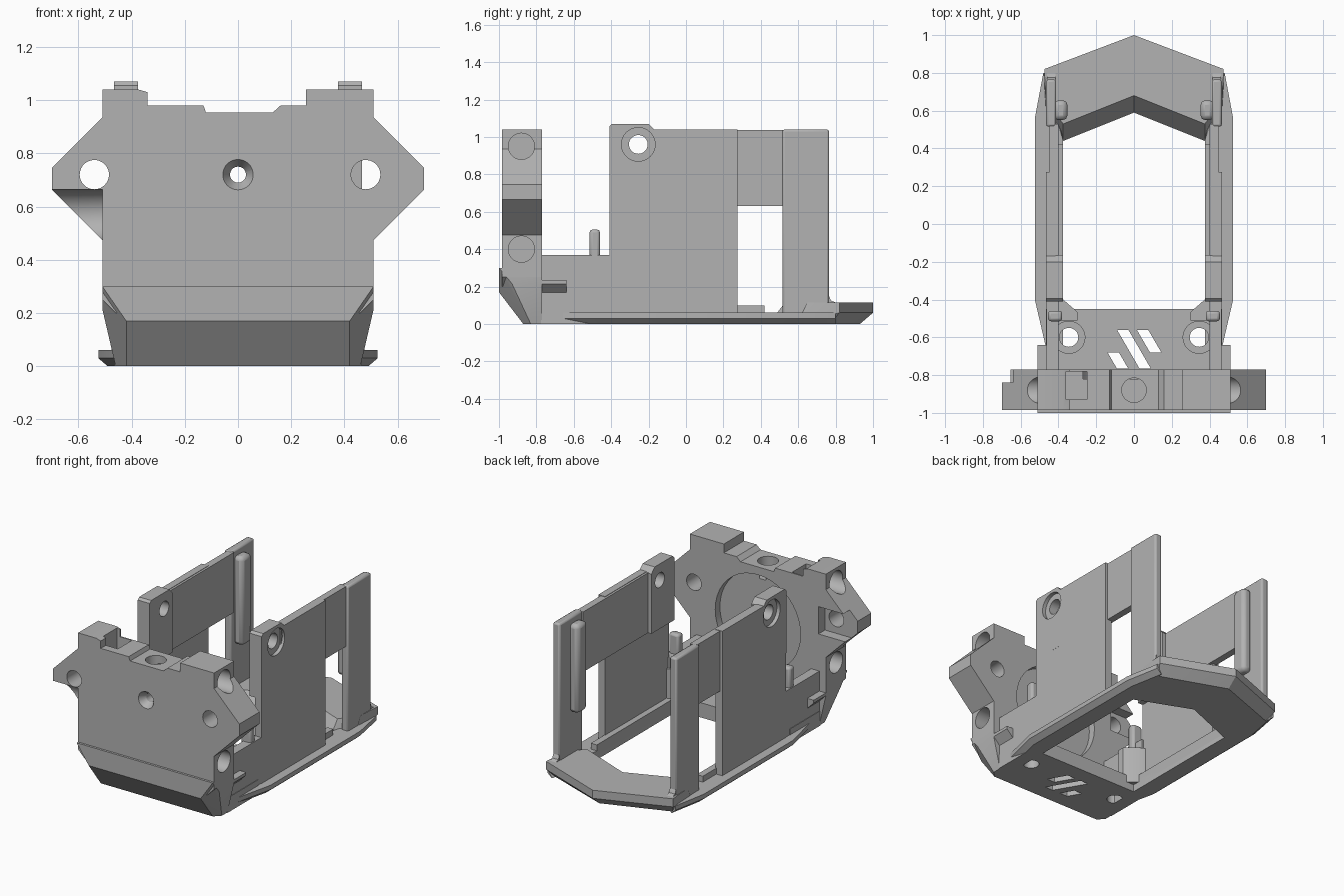
import bpy, bmesh
from mathutils import Matrix, Vector

cube = bpy.data.objects.get("Cube")
if cube:
    bpy.data.objects.remove(cube, do_unlink=True)

grey = bpy.data.materials.new("plain_grey")
grey.use_nodes = True
grey.diffuse_color = (0.45, 0.45, 0.45, 1)
grey.node_tree.nodes["Principled BSDF"].inputs["Base Color"].default_value = (0.45, 0.45, 0.45, 1)


def finish(name, bm):
    bmesh.ops.recalc_face_normals(bm, faces=bm.faces)
    mesh = bpy.data.meshes.new(name)
    bm.to_mesh(mesh)
    bm.free()
    mesh.materials.append(grey)
    ob = bpy.data.objects.new(name, mesh)
    bpy.context.scene.collection.objects.link(ob)
    return ob


def prism(name, pts, axis, lo, hi):
    """Extrude a profile: axis 'y' takes (x, z), 'x' takes (y, z), 'z' takes (x, y)."""
    place = {"x": lambda p: (lo, p[0], p[1]), "y": lambda p: (p[0], lo, p[1]),
             "z": lambda p: (p[0], p[1], lo)}[axis]
    bm = bmesh.new()
    face = bm.faces.new([bm.verts.new(place(p)) for p in pts])
    out = bmesh.ops.extrude_face_region(bm, geom=[face])
    step = Vector([hi - lo if a == axis else 0 for a in "xyz"])
    bmesh.ops.translate(bm, vec=step, verts=[v for v in out["geom"] if isinstance(v, bmesh.types.BMVert)])
    return finish(name, bm)


def box(name, x, y, z):
    return prism(name, [(x[0], y[0]), (x[1], y[0]), (x[1], y[1]), (x[0], y[1])], "z", *z)


def hull(name, pts):
    bm = bmesh.new()
    for p in pts:
        bm.verts.new(p)
    out = bmesh.ops.convex_hull(bm, input=bm.verts)
    bmesh.ops.delete(bm, geom=[g for g in out["geom_interior"] if isinstance(g, bmesh.types.BMVert)],
                     context="VERTS")
    bmesh.ops.dissolve_limit(bm, angle_limit=0.01, verts=bm.verts, edges=bm.edges)
    return finish(name, bm)


def rod(name, axis, centre, r, length, r2=None):
    turn = {"x": Matrix.Rotation(1.5707963, 4, "Y"), "y": Matrix.Rotation(-1.5707963, 4, "X"),
            "z": Matrix()}[axis]
    bm = bmesh.new()
    bmesh.ops.create_cone(bm, cap_ends=True, segments=40, radius1=r, radius2=r if r2 is None else r2,
                          depth=length, matrix=Matrix.Translation(centre) @ turn)
    return finish(name, bm)


def boolean(ob, others, mode="DIFFERENCE"):
    for other in others:
        mod = ob.modifiers.new("cut", "BOOLEAN")
        mod.operation, mod.solver, mod.object = mode, "EXACT", other
        other.hide_render = True
    deps = bpy.context.evaluated_depsgraph_get()
    deps.update()
    mesh = bpy.data.meshes.new_from_object(ob.evaluated_get(deps))
    ob.modifiers.clear()
    ob.data = mesh
    for other in others:
        bpy.data.objects.remove(other, do_unlink=True)


def bevel(ob, width):
    mod = ob.modifiers.new("soft_edges", "BEVEL")
    mod.width, mod.segments, mod.limit_method = width, 2, "ANGLE"
    return ob


# Front plate with side wings and stepped top edge
outline = [(-.46, .2), (-.51, .25), (-.51, .475), (-.70, .665), (-.70, .745), (-.51, .935),
           (-.51, 1.04), (-.375, 1.04), (-.34, 1.03), (-.34, .98), (-.13, .98), (-.12, .953),
           (.13, .953), (.16, .98), (.255, .98), (.255, 1.04), (.51, 1.04), (.51, .935),
           (.70, .745), (.70, .665), (.51, .475), (.51, .25), (.46, .2)]
plate = prism("front_plate", outline, "y", -.985, -.77)
cuts = [rod("c", "y", (x, -.88, .72), .055, .5) for x in (-.54, .48)]
cuts += [rod("c", "y", (0, -.88, .72), .03, .5),
         rod("c", "y", (0, -.965, .72), .06, .05, .03),
         rod("c", "z", (0, -.88, .95), .065, .2),
         rod("c", "y", (0, -.76, .58), .32, .12),
         box("c", (-.36, -.25), (-.93, -.78), (.75, 1.1)),
         box("c", (-.75, -.455), (-.84, -.7), (.62, .805)),
         rod("c", "x", (-.61, -.985, .57), .095, .2)]
for s in (-1, 1):
    cuts += [rod("c", "x", (s * .54, -.88, z), .07, .28) for z in (.95, .4)]
boolean(plate, cuts)

# Chamfered nose joining plate and floor
nose = []
for s in (-1, 1):
    nose += [(s * .51, -1, .3), (s * .42, -1, .17), (s * .51, -.93, .215), (s * .46, -.92, .165),
             (s * .42, -.87, 0), (s * .46, -.83, 0), (s * .51, -.77, .3), (s * .51, -.77, .215),
             (s * .46, -.77, .165), (s * .46, -.77, 0)]
hull("nose", nose)

# Front floor with screw holes and slanted vents
floor = box("front_floor", (-.465, .465), (-.775, -.45), (0, .1))
cuts = []
for s in (-1, 1):
    cuts += [rod("c", "z", (s * .345, -.6, .05), .05, .4),
             rod("c", "z", (s * .345, -.6, .1), .085, .06)]
for x, top, bottom in ((-.09, -.56, -.765), (.015, -.56, -.68), (-.14, -.68, -.765)):
    dx = (top - bottom) * .58
    cuts.append(prism("c", [(x, top), (x + .06, top), (x + .06 + dx, bottom), (x + dx, bottom)],
                      "z", -.1, .3))
boolean(floor, cuts)

for s, side in ((1, "left"), (-1, "right")):
    def span(a, b):
        return tuple(sorted((s * a, s * b)))

    def side_box(part, x, y, z):
        return box(f"{side}_{part}", span(*x), y, z)

    # Base rail with a chamfered lower edge
    rail = []
    for x, y in ((.525, -.4), (.525, .56), (.48, .8), (.46, -.68)):
        rail += [(s * x, y, .06), (s * x, y, .03), (s * (x - .035), y, 0)]
    rail += [(s * .375, y, z) for y in (-.68, .44) for z in (0, .06)]
    hull(f"{side}_base_rail", rail)

    # Half of the pointed rear rim, sloping in to the opening
    rim = [(0, 1, .115), (.475, .82, .115), (.465, .65, .115), (.375, .53, .115), (0, .68, .115),
           (0, 1, .06), (.475, .82, .06),
           (0, .93, 0), (.44, .77, 0), (.47, .6, 0), (.375, .44, 0), (0, .59, 0)]
    hull(f"{side}_rear_rim", [(s * x, y, z) for x, y, z in rim])

    # Skirt beside the nose
    prism(f"{side}_skirt", [(s * .44, .165), (s * .46, .165), (s * .51, .215), (s * .51, .235),
                            (s * .44, .235)], "y", -.93, -.64)

    # Low front wall, locating pin and corner gusset
    side_box("low_wall", (.40, .462), (-.78, -.4), (.02, .37))
    bevel(side_box("locating_pin", (.38, .455), (-.515, -.46), (.3, .505)), .015)
    prism(f"{side}_gusset", [(s * .42, -.38), (s * .375, -.40), (s * .30, -.465), (s * .30, -.51),
                             (s * .42, -.51)], "z", .05, .3)

    # Main wall with thickened boss and countersunk hole
    wall = side_box("side_wall", (.415, .465), (-.41, .275), (.03, 1.04))
    boss = prism("boss", [(-.41, .63), (-.41, 1.055), (-.395, 1.07), (-.20, 1.07), (-.165, 1.035),
                          (-.165, .63)], "x", *span(.375, .4652))
    boolean(wall, [boss], "UNION")
    boolean(wall, [rod("c", "x", (s * .42, -.255, .96), .05, .3),
                   rod("c", "x", (s * .465, -.255, .96), .09, .05)])
    side_box("inner_ledge", (.375, .42), (-.41, .42), (.03, .10))

    # Recessed upper panel over the side window
    side_box("upper_panel", (.40, .448), (-.18, .53), (.63, 1.037))

    # Rear post with inner rib
    bevel(side_box("rear_post", (.412, .465), (.515, .765), (.03, 1.04)), .012)
    bevel(side_box("post_rib", (.352, .425), (.55, .655), (.4, 1.0)), .025)
    prism(f"{side}_post_foot", [(.755, .11), (.80, .115), (.775, .125), (.765, .15), (.755, .16)],
          "x", *span(.415, .46))

# Smooth the round holes, keep edges sharp
bpy.ops.object.select_all(action="DESELECT")
for ob in bpy.context.scene.collection.objects:
    if ob.type == "MESH":
        ob.select_set(True)
        bpy.context.view_layer.objects.active = ob
bpy.ops.object.shade_smooth_by_angle(angle=0.5)
